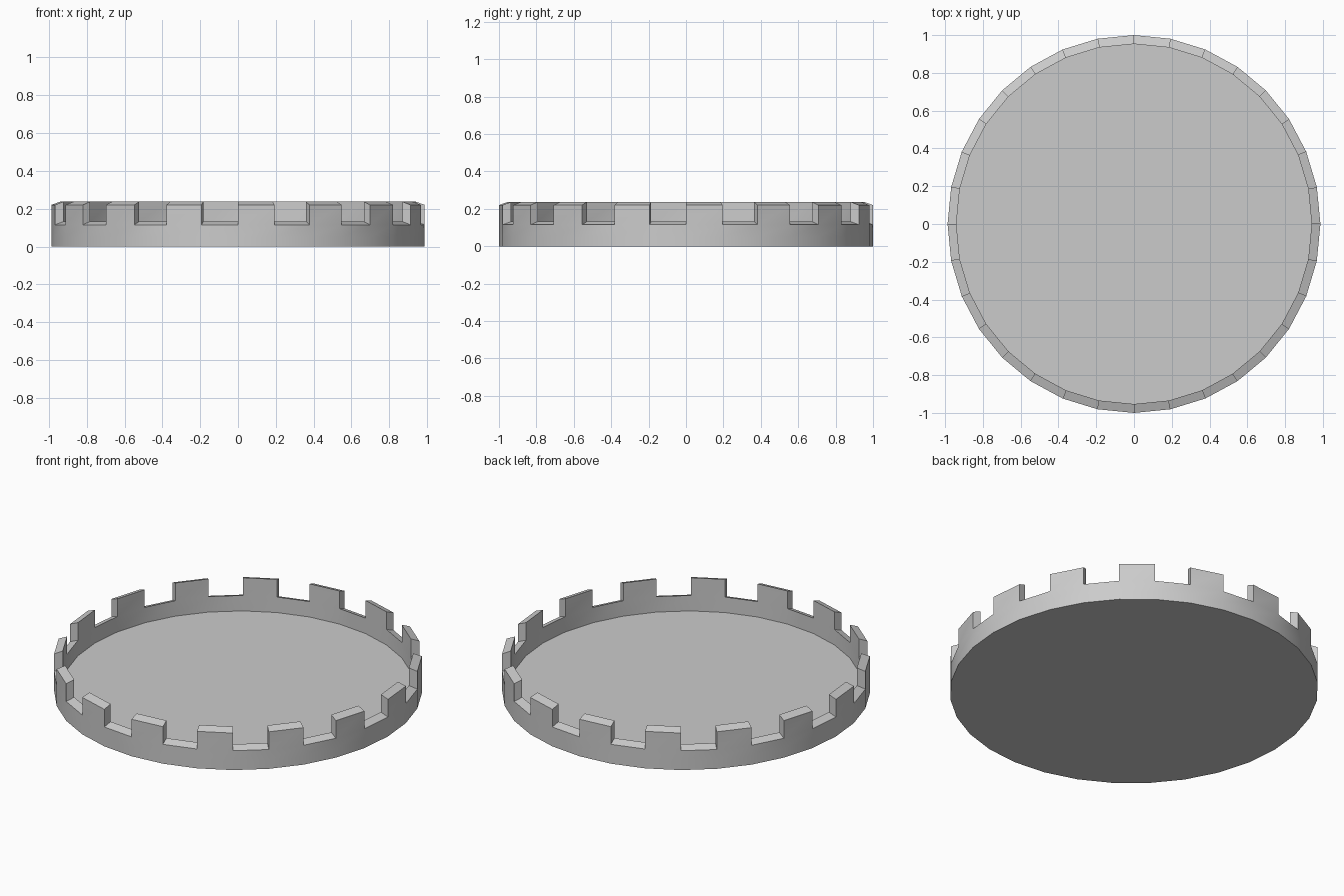
import bpy, bmesh
from math import cos, sin, pi

if "Cube" in bpy.data.objects:
    bpy.data.objects.remove(bpy.data.objects["Cube"])

SIDES = 32          # 16 teeth and 16 gaps
X_SCALE = 0.987     # the tray is very slightly narrower in x

bm = bmesh.new()


def ring(radius, z):
    return [bm.verts.new((X_SCALE * radius * cos(2 * pi * i / SIDES - pi / 2),
                          radius * sin(2 * pi * i / SIDES - pi / 2), z))
            for i in range(SIDES)]


def bridge(lower, upper):
    return [bm.faces.new((lower[i], lower[(i + 1) % SIDES],
                          upper[(i + 1) % SIDES], upper[i]))
            for i in range(SIDES)]


# Tray profile: underside, outer wall, sloped rim, inner wall, floor
base = ring(1.0, 0.0)
band = ring(1.0, 0.05)
rim_outer = ring(1.0, 0.115)
rim_inner = ring(0.953, 0.132)
floor = ring(0.953, 0.04)

bm.faces.new(base[::-1])
bridge(base, band)
bridge(band, rim_outer)
rim = bridge(rim_outer, rim_inner)
bridge(rim_inner, floor)
bm.faces.new(floor)

# Teeth: raise every second rim face
teeth = rim[0::2]
result = bmesh.ops.extrude_face_region(bm, geom=teeth)
raised = [g for g in result["geom"] if isinstance(g, bmesh.types.BMVert)]
bmesh.ops.translate(bm, verts=raised, vec=(0, 0, 0.105))
old = [f for f in teeth if f.is_valid]
if old:
    bmesh.ops.delete(bm, geom=old, context="FACES_ONLY")
bmesh.ops.recalc_face_normals(bm, faces=bm.faces)

mesh = bpy.data.meshes.new("crenellated_tray")
bm.to_mesh(mesh)
bm.free()
tray = bpy.data.objects.new("crenellated_tray", mesh)
bpy.context.collection.objects.link(tray)

# Smooth round walls, crisp tooth edges
bpy.context.view_layer.objects.active = tray
tray.select_set(True)
bpy.ops.object.shade_smooth_by_angle(angle=0.6)
